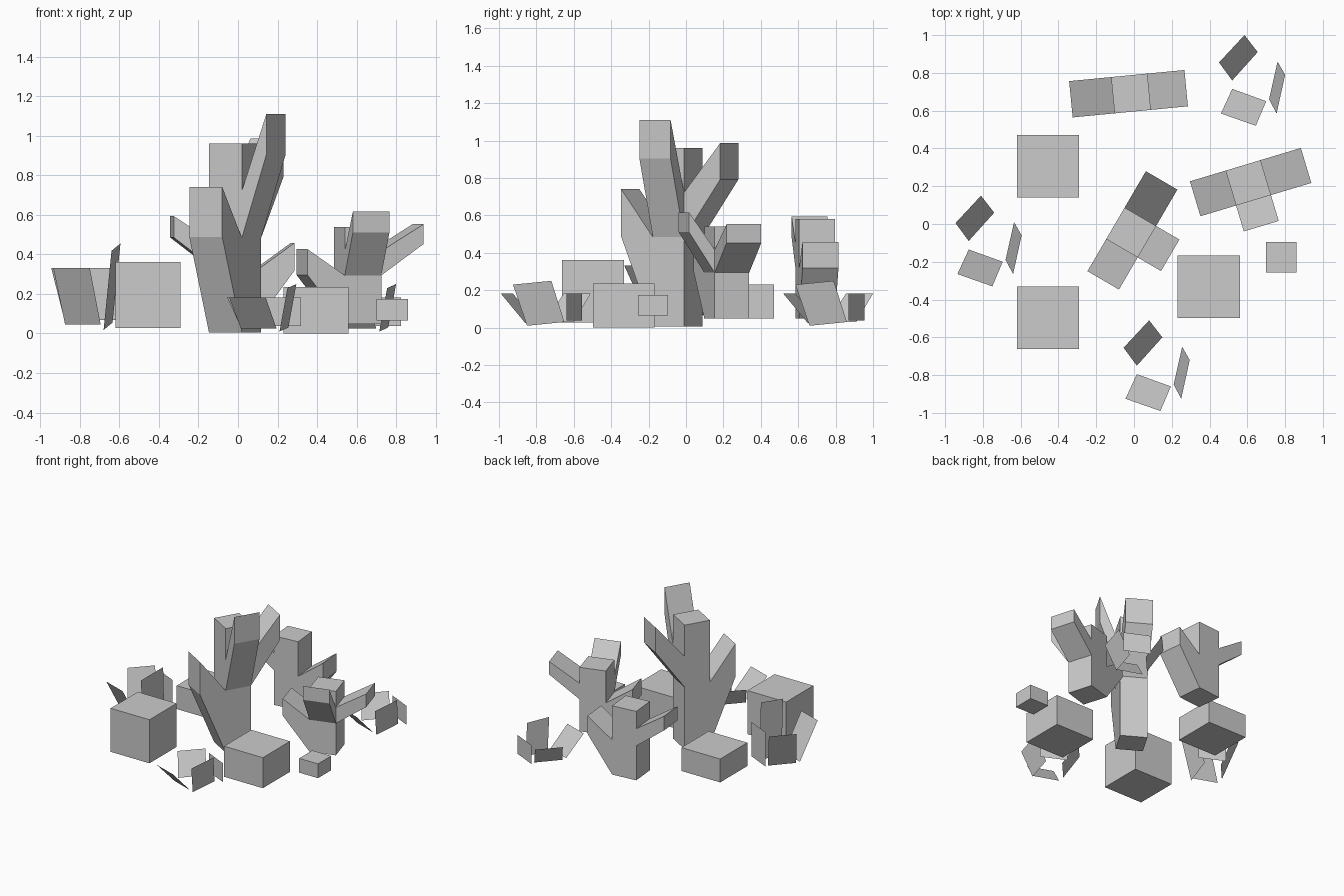
import bpy, bmesh
from math import radians
from mathutils import Matrix, Vector

if "Cube" in bpy.data.objects:
    bpy.data.objects.remove(bpy.data.objects["Cube"])


def add_object(name, bm):
    mesh = bpy.data.meshes.new(name)
    bm.to_mesh(mesh)
    bm.free()
    obj = bpy.data.objects.new(name, mesh)
    bpy.context.collection.objects.link(obj)
    return obj


def block(name, x, y, z0, size, height):
    bm = bmesh.new()
    bmesh.ops.create_cube(bm, size=1)
    bmesh.ops.scale(bm, vec=(size, size, height), verts=bm.verts)
    bmesh.ops.translate(bm, vec=(x, y, z0 + height / 2), verts=bm.verts)
    add_object(name, bm)


def coral(name, x, y, z0, height, angle, branches):
    """Square trunk with loops; each branch is one side face pulled outwards and up."""
    bm = bmesh.new()
    h = 0.0965
    corners = [(-h, -h), (h, -h), (h, h), (-h, h)]
    rings = [[bm.verts.new((cx, cy, t)) for cx, cy in corners]
             for t in (0, 0.5, 0.75, 1)]
    sides = {}
    for level in range(3):
        a, b = rings[level], rings[level + 1]
        for i in range(4):
            j = (i + 1) % 4
            sides[level, i] = bm.faces.new((a[i], a[j], b[j], b[i]))
    bm.faces.new(rings[0][::-1])
    bm.faces.new(rings[3])
    outward = [Vector((0, -1, 0)), Vector((1, 0, 0)), Vector((0, 1, 0)), Vector((-1, 0, 0))]
    for level, side, length, low, high in branches:
        tip = bmesh.ops.extrude_face_region(bm, geom=[sides[level, side]])
        verts = [g for g in tip["geom"] if isinstance(g, bmesh.types.BMVert)]
        mid = sum(v.co.z for v in verts) / 4
        for v in verts:
            v.co += outward[side] * length
            v.co.z = high if v.co.z > mid else low
        if sides[level, side].is_valid:
            bm.faces.remove(sides[level, side])
    bm.transform(Matrix.Translation((x, y, z0))
                 @ Matrix.Rotation(radians(angle), 4, 'Z')
                 @ Matrix.Diagonal((1, 1, height, 1)))
    bmesh.ops.recalc_face_normals(bm, faces=bm.faces)
    add_object(name, bm)


# leaf plates of one plant: corners bottom, bottom, top, top
PLATES = [
    [(-0.875, -0.09, 0.03), (-0.74, 0.06, 0.03), (-0.81, 0.15, 0.182), (-0.945, 0.005, 0.182)],
    [(-0.875, -0.135, 0.025), (-0.695, -0.20, 0.025), (-0.75, -0.33, 0.182), (-0.935, -0.265, 0.182)],
    [(-0.68, -0.19, 0.01), (-0.635, 0.01, 0.03), (-0.595, -0.06, 0.25), (-0.64, -0.265, 0.23)],
    [(-0.75, 0.105, 0.037), (-0.57, 0.02, 0.037), (-0.57, 0.02, 0.182), (-0.75, 0.105, 0.182)],
]


def plant(name, dx, dy, stretch):
    bm = bmesh.new()
    for plate in PLATES:
        bm.faces.new([bm.verts.new((px + dx, py + dy, pz * stretch)) for px, py, pz in plate])
    add_object(name, bm)


# rocks
block("rock_back_left", -0.455, 0.305, 0.05, 0.33, 0.18)
block("rock_front_left", -0.455, -0.497, 0.027, 0.33, 0.335)
block("rock_front_right", 0.395, -0.333, 0.0, 0.33, 0.235)
block("rock_small", 0.78, -0.176, 0.065, 0.16, 0.11)

# branching corals: (level, side, length, tip low, tip high)
low_branch = (0, 3, 0.197, 0.505, 0.77)
mid_branch = (1, 1, 0.223, 0.822, 1.026)
tall_branch = (1, 0, 0.143, 0.94, 1.156)
coral("coral_centre", -0.015, -0.045, 0.006, 0.955, 59.7, [low_branch, mid_branch, tall_branch])
coral("coral_right", 0.605, 0.218, 0.048, 0.492, 16.7, [low_branch, mid_branch, tall_branch])
coral("coral_back", -0.016, 0.691, 0.05, 0.53, 185.5, [low_branch, mid_branch])

# leafy plants
plant("plant_left", 0, 0, 1.82)
plant("plant_front", 0.89, -0.66, 1)
plant("plant_back", 1.395, 0.85, 1)
